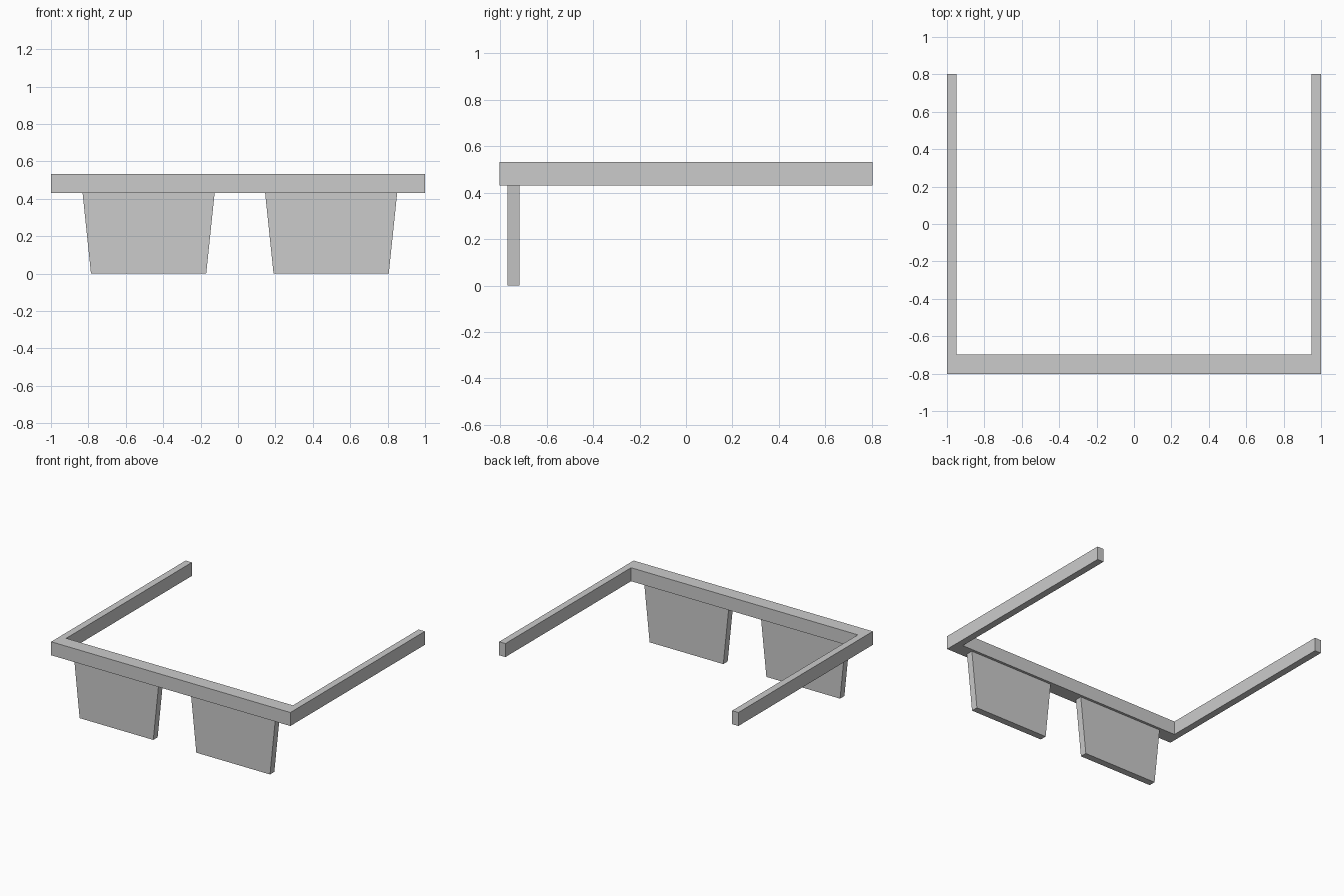
import bpy, bmesh
from mathutils import Vector

if "Cube" in bpy.data.objects:
    bpy.data.objects.remove(bpy.data.objects["Cube"])


def extrude_profile(name, points, offset):
    """Extrude a closed outline of 3D points along an offset."""
    bm = bmesh.new()
    face = bm.faces.new([bm.verts.new(p) for p in points])
    result = bmesh.ops.extrude_face_region(bm, geom=[face], use_keep_orig=True)
    verts = [v for v in result["geom"] if isinstance(v, bmesh.types.BMVert)]
    bmesh.ops.translate(bm, verts=verts, vec=Vector(offset))
    bmesh.ops.recalc_face_normals(bm, faces=bm.faces)
    mesh = bpy.data.meshes.new(name)
    bm.to_mesh(mesh)
    bm.free()
    obj = bpy.data.objects.new(name, mesh)
    bpy.context.collection.objects.link(obj)
    return obj


Z_BAR, Z_TOP = 0.431, 0.533
Y_END, Y_INNER, X_INNER = 0.803, -0.698, 0.948

# Brow bar and two temple arms as one U-shaped outline
u_shape = [(-1, -Y_END), (1, -Y_END), (1, Y_END), (X_INNER, Y_END),
           (X_INNER, Y_INNER), (-X_INNER, Y_INNER), (-X_INNER, Y_END), (-1, Y_END)]
extrude_profile("frame", [(x, y, Z_BAR) for x, y in u_shape], (0, 0, Z_TOP - Z_BAR))

# Two tapered lenses hanging under the brow bar
for name, cx in (("left_lens", -0.478), ("right_lens", 0.498)):
    outline = [(-0.308, 0), (0.308, 0), (0.353, Z_BAR), (-0.353, Z_BAR)]
    extrude_profile(name, [(cx + x, -0.769, z) for x, z in outline], (0, 0.052, 0))
